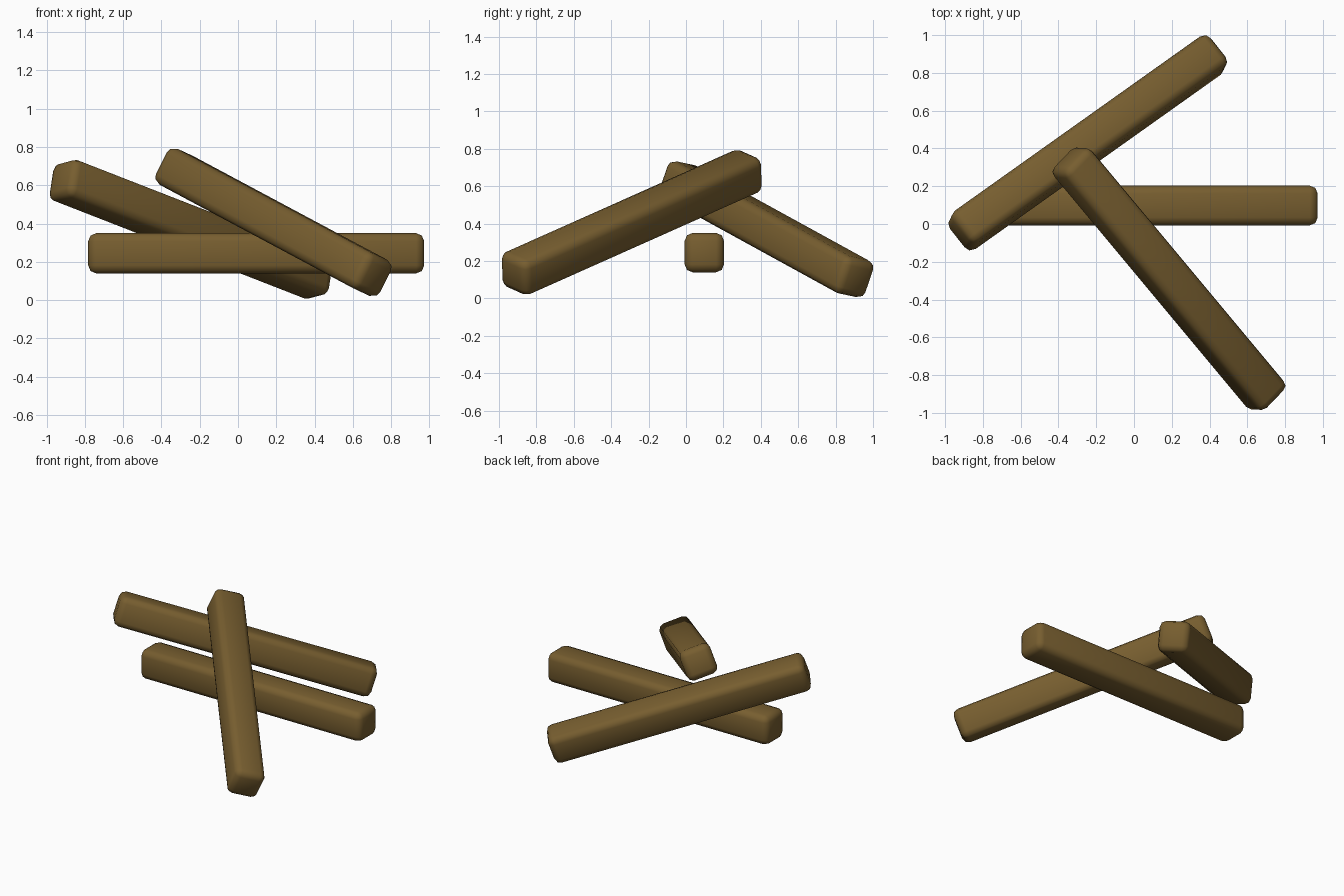
import bpy
import math
from mathutils import Matrix, Vector

if "Cube" in bpy.data.objects:
    bpy.data.objects.remove(bpy.data.objects["Cube"])

wood = bpy.data.materials.new("brown_wood")
wood.diffuse_color = (0.185, 0.112, 0.029, 1.0)
wood.use_nodes = True
wood.node_tree.nodes["Principled BSDF"].inputs["Base Color"].default_value = wood.diffuse_color

LENGTH, THICK, ROUND = 1.755, 0.21, 0.042


def beam(name, centre, direction, roll):
    """Square log with rounded edges, laid along a direction and rolled about it."""
    d = Vector(direction).normalized()
    side = d.cross(Vector((0, 0, 1))).normalized()
    up = side.cross(d)
    a = math.radians(roll)
    s = side * math.cos(a) + up * math.sin(a)
    u = up * math.cos(a) - side * math.sin(a)

    bpy.ops.mesh.primitive_cube_add(size=1)
    ob = bpy.context.object
    ob.name = name
    ob.data.transform(Matrix.Diagonal((LENGTH, THICK, THICK, 1)))
    ob.data.materials.append(wood)

    # rounded edges
    bevel = ob.modifiers.new("rounded_edges", 'BEVEL')
    bevel.width = ROUND
    bevel.segments = 2
    bpy.ops.object.modifier_apply(modifier=bevel.name)
    bpy.ops.object.shade_smooth_by_angle(angle=math.radians(50))

    # columns are the beam's own length, width and height axes
    rot = Matrix((d, -s, u)).transposed().to_4x4()
    ob.matrix_world = Matrix.Translation(centre) @ rot
    return ob


# level beam in the middle, two leaning beams across it
beam("level_beam", (0.095, 0.098, 0.245), (1, 0, 0), 0)
beam("back_leaning_beam", (-0.245, 0.43, 0.37), (0.777, 0.552, -0.303), 10)


# the front beam leans its top face toward the left
beam("front_leaning_beam", (0.185, -0.29, 0.407), (0.606, -0.727, -0.324), 0).name = "front_leaning_beam"
front = bpy.data.objects["front_leaning_beam"]
front.matrix_world = front.matrix_world @ Matrix.Rotation(math.radians(-19), 4, 'X')
